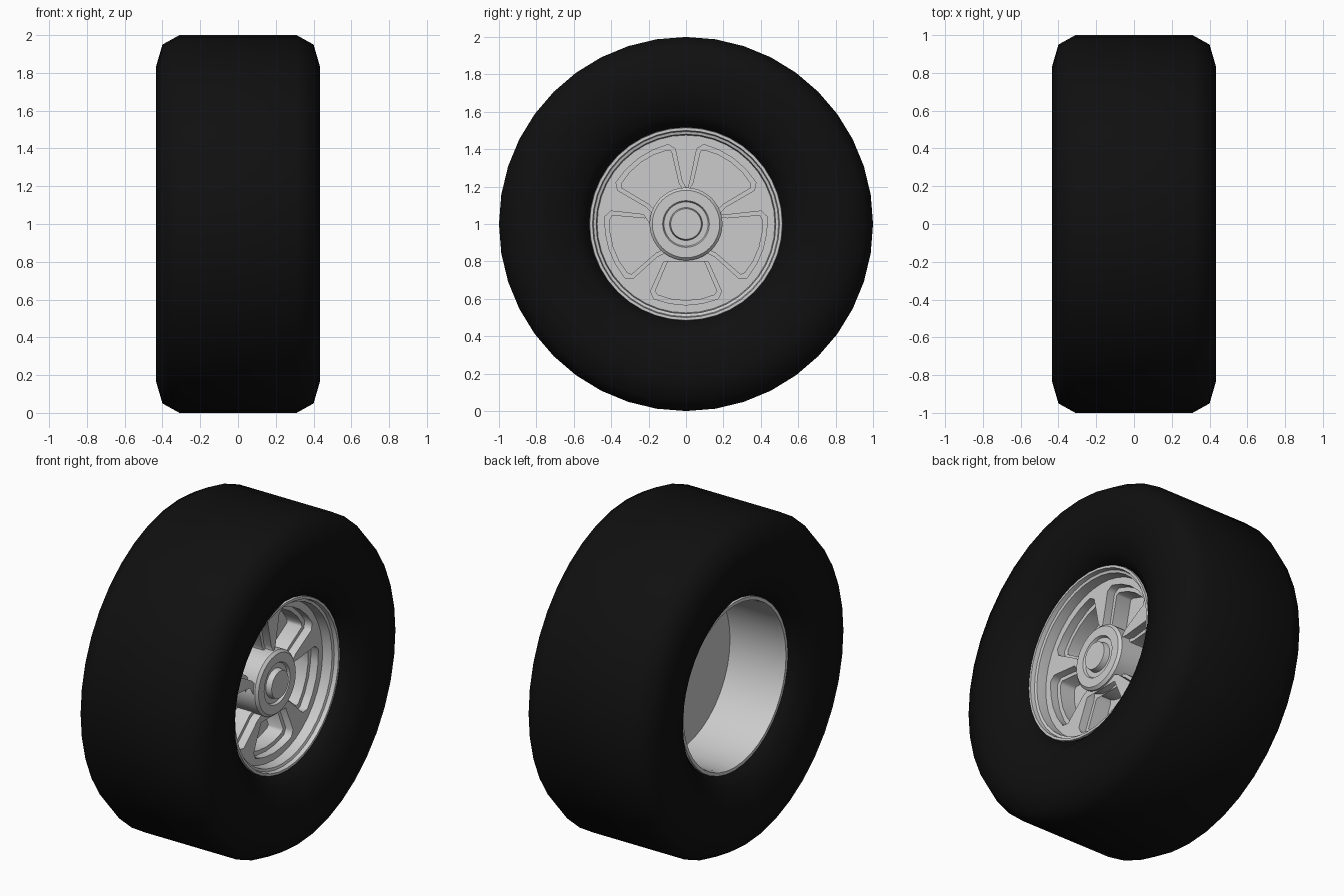
import bpy, bmesh
from math import sin, cos, pi, radians

if "Cube" in bpy.data.objects:
    bpy.data.objects.remove(bpy.data.objects["Cube"])

SEG = 40
AXLE_Z = 1.0


def activate(obj):
    bpy.ops.object.select_all(action='DESELECT')
    obj.select_set(True)
    bpy.context.view_layer.objects.active = obj


def lathe(name, profile, closed=False, angle=30):
    """Spin an (x, radius) profile around the wheel axle (x axis)."""
    bm = bmesh.new()
    rings = []
    for x, r in profile:
        if r == 0:
            rings.append([bm.verts.new((x, 0, 0))] * SEG)
        else:
            rings.append([bm.verts.new((x, r * cos(2 * pi * i / SEG), r * sin(2 * pi * i / SEG)))
                          for i in range(SEG)])
    pairs = list(zip(rings, rings[1:]))
    if closed:
        pairs.append((rings[-1], rings[0]))
    for a, b in pairs:
        for i in range(SEG):
            j = (i + 1) % SEG
            bm.faces.new(list(dict.fromkeys((a[i], a[j], b[j], b[i]))))
    bmesh.ops.recalc_face_normals(bm, faces=bm.faces)
    mesh = bpy.data.meshes.new(name)
    bm.to_mesh(mesh)
    bm.free()
    obj = bpy.data.objects.new(name, mesh)
    bpy.context.collection.objects.link(obj)
    obj.location.z = AXLE_Z
    activate(obj)
    bpy.ops.object.shade_smooth_by_angle(angle=radians(angle))
    return obj


def spoke_plate(name, radius, window, x0, x1):
    """Flat disc with five window holes, thick from x0 to x1."""
    curve = bpy.data.curves.new(name, 'CURVE')
    curve.dimensions = '2D'
    curve.fill_mode = 'BOTH'
    curve.extrude = (x1 - x0) / 2

    def outline(points):
        s = curve.splines.new('POLY')
        s.points.add(len(points) - 1)
        for p, (u, v) in zip(s.points, points):
            p.co = (u, v, 0, 1)
        s.use_cyclic_u = True

    outline([(radius * cos(2 * pi * i / SEG), radius * sin(2 * pi * i / SEG)) for i in range(SEG)])
    shape = window + [(-u, v) for u, v in reversed(window[:-1])]
    for k in range(5):
        a = pi + k * 2 * pi / 5
        outline([(u * cos(a) - v * sin(a), u * sin(a) + v * cos(a)) for u, v in shape])
    obj = bpy.data.objects.new(name, curve)
    bpy.context.collection.objects.link(obj)
    obj.location = ((x0 + x1) / 2, 0, AXLE_Z)
    obj.rotation_euler = (pi / 2, 0, pi / 2)
    activate(obj)
    bpy.ops.object.convert(target='MESH')
    return bpy.context.view_layer.objects.active


# Tyre: half profile from the front bead to the tread, mirrored
rubber = bpy.data.materials.new("black_rubber")
rubber.diffuse_color = (0.005, 0.005, 0.005, 1)
rubber.use_nodes = True
rubber.node_tree.nodes["Principled BSDF"].inputs["Base Color"].default_value = rubber.diffuse_color
half = [(0.31, 0.51), (0.385, 0.58), (0.425, 0.70), (0.435, 0.83), (0.40, 0.95), (0.31, 1.0)]
tyre = lathe("tyre", half + [(-x, r) for x, r in reversed(half)], closed=True, angle=60)
tyre.data.materials.append(rubber)

# Rim barrel: stepped front lip, open back and the closing disc
lathe("rim", [(0.09, 0.475), (0.24, 0.475), (0.30, 0.48), (0.305, 0.495), (0.33, 0.50),
              (0.33, 0.515), (0.30, 0.52), (-0.30, 0.52), (-0.33, 0.515), (-0.33, 0.495),
              (-0.30, 0.49), (0.045, 0.49), (0.045, 0)])

# Window floor
lathe("window_floor", [(0.09, 0.48), (0.09, 0)])

# Spokes: front plate with wide windows, rear plate with narrower ones
spoke_plate("spokes_front", 0.478,
            [(0.11, 0.14), (0.118, 0.20), (0.19, 0.36), (0.172, 0.40), (0.09, 0.424), (0, 0.433)],
            0.19, 0.24)
spoke_plate("spokes_rear", 0.478,
            [(0.09, 0.14), (0.097, 0.20), (0.165, 0.36), (0.15, 0.378), (0.08, 0.40), (0, 0.408)],
            0.09, 0.19)

# Hub with raised centre cap
lathe("hub", [(0.07, 0.195), (0.25, 0.195), (0.265, 0.18), (0.265, 0.125), (0.25, 0.118),
              (0.25, 0.088), (0.285, 0.082), (0.285, 0)])
